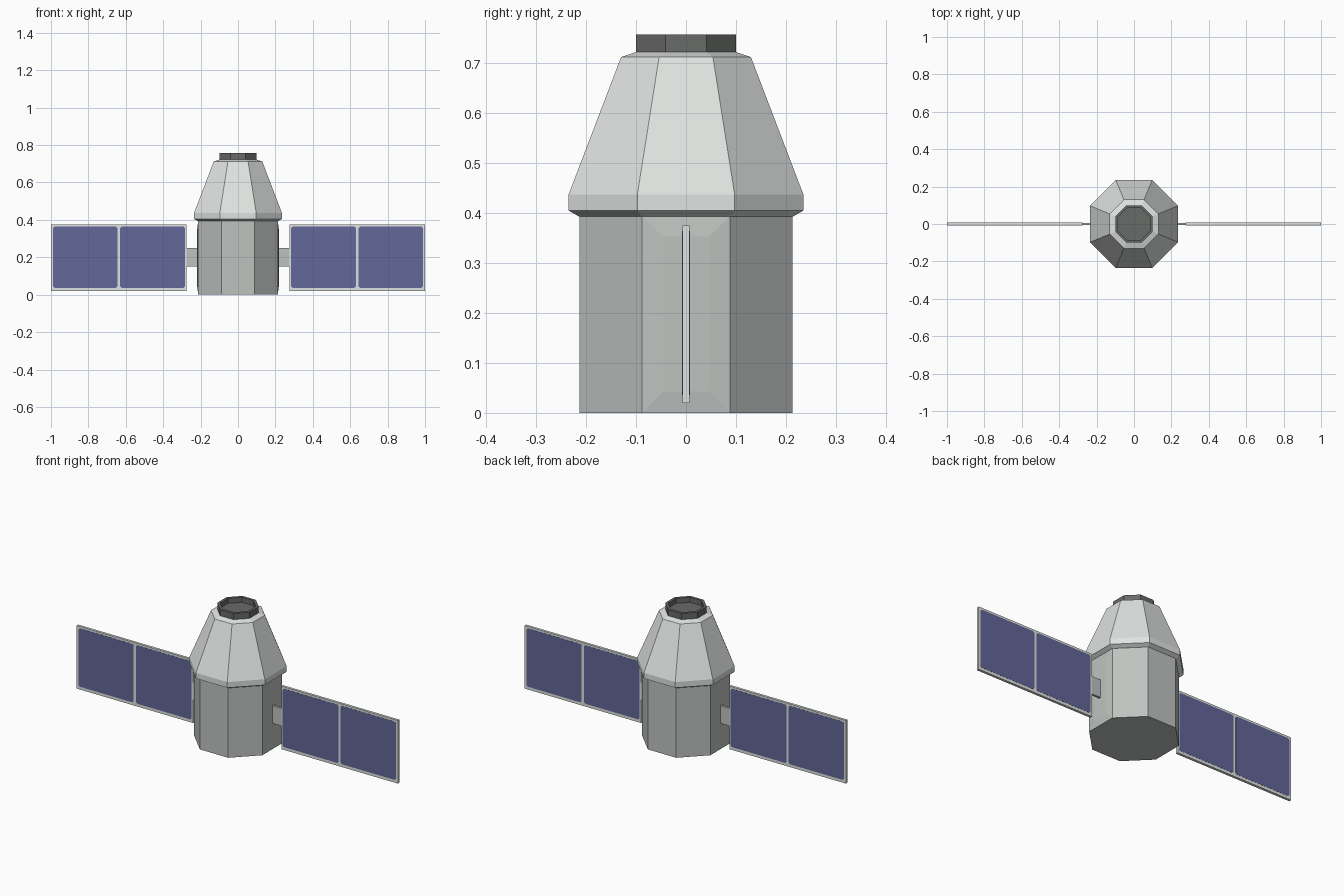
import bpy, bmesh, math
from mathutils import Vector

cube = bpy.data.objects.get("Cube")
if cube:
    bpy.data.objects.remove(cube)


def material(name, rgb):
    m = bpy.data.materials.new(name)
    m.use_nodes = True
    colour = (*rgb, 1)
    m.diffuse_color = colour
    m.node_tree.nodes["Principled BSDF"].inputs["Base Color"].default_value = colour
    return m


white = material("off white", (0.74, 0.77, 0.75))
grey = material("light grey", (0.52, 0.55, 0.53))
dark = material("dark grey", (0.14, 0.145, 0.14))
blue = material("solar blue", (0.125, 0.135, 0.32))


def finish(name, bm, mat):
    bmesh.ops.recalc_face_normals(bm, faces=bm.faces)
    mesh = bpy.data.meshes.new(name)
    bm.to_mesh(mesh)
    bm.free()
    mesh.materials.append(mat)
    ob = bpy.data.objects.new(name, mesh)
    bpy.context.collection.objects.link(ob)
    return ob


def octagon_lathe(bm, profile):
    """Stack octagons given as (flat-side radius, height), capped at both ends."""
    step = math.pi / 4
    rings = []
    for apothem, z in profile:
        r = apothem / math.cos(step / 2)
        rings.append([bm.verts.new((r * math.cos((i + 0.5) * step),
                                    r * math.sin((i + 0.5) * step), z)) for i in range(8)])
    for a, b in zip(rings, rings[1:]):
        for i in range(8):
            j = (i + 1) % 8
            bm.faces.new((a[i], a[j], b[j], b[i]))
    bm.faces.new(rings[0][::-1])
    bm.faces.new(rings[-1])


def box(name, x0, x1, half_y, z0, z1, mat):
    bm = bmesh.new()
    bmesh.ops.create_cube(bm, size=1)
    for v in bm.verts:
        v.co = Vector(((x0 + x1) / 2 + v.co.x * (x1 - x0), v.co.y * 2 * half_y,
                       (z0 + z1) / 2 + v.co.z * (z1 - z0)))
    return finish(name, bm, mat)


def cell(name, x0, x1, y, z0, z1, cut=0.008):
    """Thin solar cell plate with clipped corners."""
    bm = bmesh.new()
    pts = [(x0 + cut, z0), (x1 - cut, z0), (x1, z0 + cut), (x1, z1 - cut),
           (x1 - cut, z1), (x0 + cut, z1), (x0, z1 - cut), (x0, z0 + cut)]
    face = bm.faces.new([bm.verts.new((x, y, z)) for x, z in pts])
    out = bmesh.ops.extrude_face_region(bm, geom=[face])
    for v in out["geom"]:
        if isinstance(v, bmesh.types.BMVert):
            v.co.y += math.copysign(0.001, y)
    return finish(name, bm, blue)


# Service module, with slightly raised side mounts for the arms
bm = bmesh.new()
octagon_lathe(bm, [(0.213, 0), (0.213, 0.395)])
bm.normal_update()
for f in [f for f in bm.faces if abs(f.normal.x) > 0.99]:
    n = f.normal.copy()
    bmesh.ops.inset_individual(bm, faces=[f], thickness=0.06)
    for v in f.verts:
        v.co += n * 0.005
finish("service_module", bm, grey)

# Crew capsule with a flared rim
bm = bmesh.new()
octagon_lathe(bm, [(0.214, 0.393), (0.235, 0.405), (0.235, 0.437),
                   (0.13, 0.712), (0.10, 0.722)])
finish("crew_capsule", bm, white)

# Hollow docking collar
bm = bmesh.new()
octagon_lathe(bm, [(0.10, 0.72), (0.10, 0.757), (0.086, 0.757), (0.086, 0.728)])
finish("docking_collar", bm, dark)

# Solar wings: arm, framed panel, and two cells on each face
for side, s in (("left", 1), ("right", -1)):
    def span(a, b):
        return sorted((s * a, s * b))
    box(side + "_arm", *span(0.20, 0.28), 0.006, 0.15, 0.25, grey)
    box(side + "_panel_frame", *span(0.275, 1.0), 0.007, 0.02, 0.375, white)
    for face, y in (("front", -0.0068), ("back", 0.0068)):
        for place, a, b in (("inner", 0.284, 0.631), ("outer", 0.645, 0.988)):
            cell(f"{side}_{place}_{face}_cell", *span(a, b), y, 0.036, 0.364)
